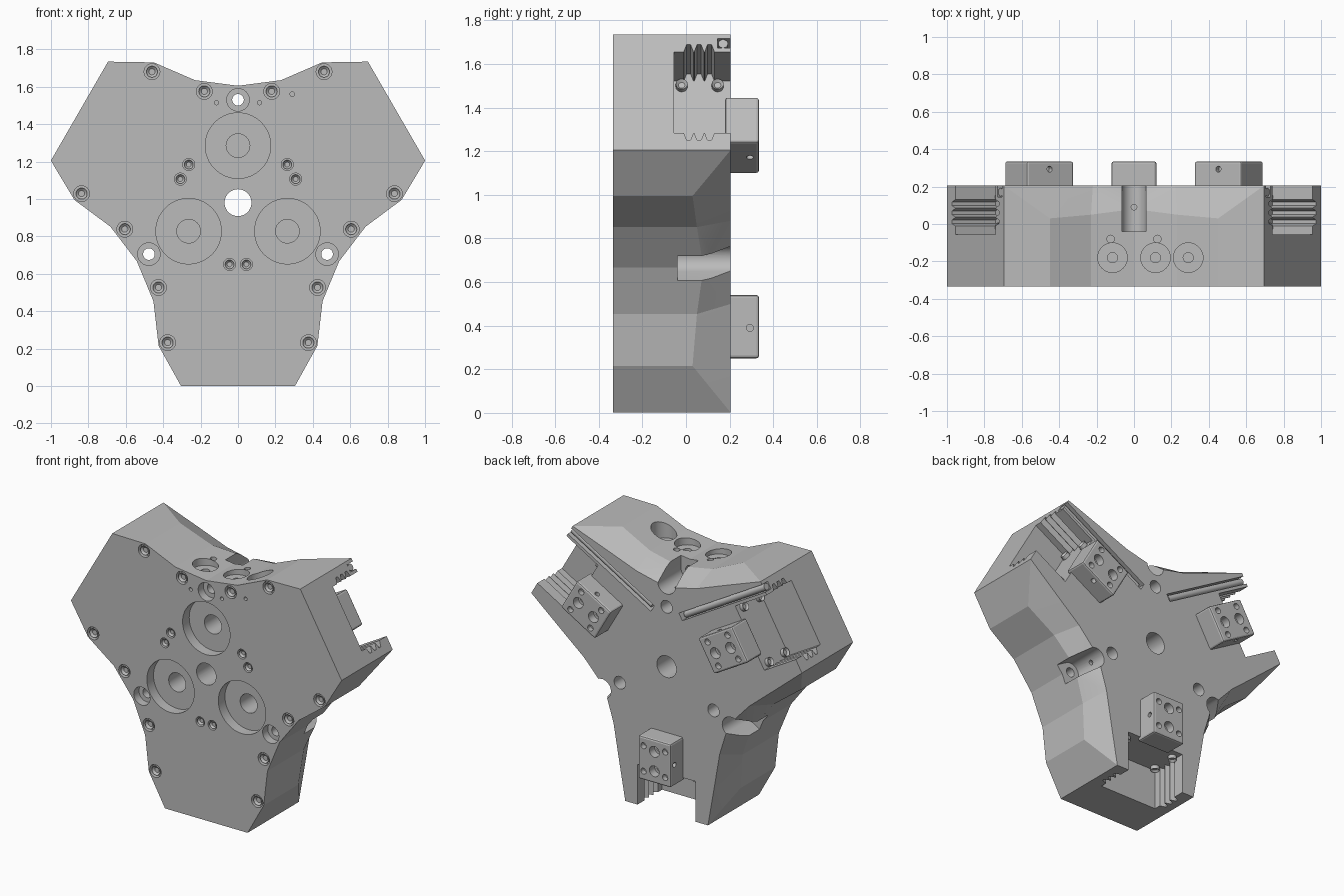
import bpy, bmesh, math
from mathutils import Matrix, Vector

if "Cube" in bpy.data.objects:
    bpy.data.objects.remove(bpy.data.objects["Cube"])

FRONT, BACK = -0.335, 0.205
CENTRE = Matrix.Translation((0, 0, 0.98))
# Local frame: hub at the origin, one arm along -z, one valley along +z
TURNS = [CENTRE @ Matrix.Rotation(math.radians(120 * k), 4, 'Y') for k in range(3)]

grey = bpy.data.materials.new("machined_grey")
grey.use_nodes = True
grey.diffuse_color = (0.5, 0.5, 0.5, 1)
grey.node_tree.nodes["Principled BSDF"].inputs["Base Color"].default_value = (0.5, 0.5, 0.5, 1)


def finish(bm, name):
    bmesh.ops.recalc_face_normals(bm, faces=bm.faces[:])
    mesh = bpy.data.meshes.new(name)
    bm.to_mesh(mesh)
    bm.free()
    mesh.materials.append(grey)
    obj = bpy.data.objects.new(name, mesh)
    bpy.context.scene.collection.objects.link(obj)
    return obj


def smooth(obj):
    obj.data.polygons.foreach_set("use_smooth", [True] * len(obj.data.polygons))
    obj.data.set_sharp_from_angle(angle=math.radians(14))


def cut(obj, bm):
    cutter = finish(bm, "cutter")
    cutter.hide_render = True
    mod = obj.modifiers.new("cut", 'BOOLEAN')
    mod.operation, mod.solver, mod.object = 'DIFFERENCE', 'EXACT', cutter
    bpy.context.view_layer.update()
    result = obj.evaluated_get(bpy.context.evaluated_depsgraph_get())
    mesh = bpy.data.meshes.new_from_object(result)
    obj.modifiers.clear()
    obj.data = mesh
    bpy.data.objects.remove(cutter)


def cyl(bm, M, p, q, r, segs=40):
    p, q = Vector(p), Vector(q)
    turn = (q - p).to_track_quat('Z', 'Y').to_matrix().to_4x4()
    return bmesh.ops.create_cone(
        bm, cap_ends=True, segments=segs, radius1=r, radius2=r, depth=(q - p).length,
        matrix=M @ Matrix.Translation((p + q) / 2) @ turn)["verts"]


def hole(bm, M, x, z, r, y0, y1, segs=40):
    return cyl(bm, M, (x, y0, z), (x, y1, z), r, segs)


def box(bm, M, lo, hi):
    lo, hi = Vector(lo), Vector(hi)
    return bmesh.ops.create_cube(
        bm, size=1, matrix=M @ Matrix.Translation((lo + hi) / 2)
        @ Matrix.Diagonal((hi - lo).to_4d()))["verts"]


def prism(bm, M, outline, a, b):
    """Closed prism from outline points; a and b turn a point into its two ends."""
    ends = [[bm.verts.new(M @ Vector(f(*p))) for p in outline] for f in (a, b)]
    bm.faces.new(ends[0])
    bm.faces.new(ends[1])
    n = len(outline)
    for i in range(n):
        j = (i + 1) % n
        bm.faces.new((ends[0][i], ends[0][j], ends[1][j], ends[1][i]))


# Body: front outline, then a chamfer that runs in to a slimmer back outline
# each row: x, z in front, x, z at back, y where the chamfer starts
half = [(0.695, 0.754, 0.695, 0.754, BACK), (0.45, 0.75, 0.45, 0.665, 0.03),
        (0.23, 0.655, 0.22, 0.58, 0.05), (0, 0.625, 0, 0.53, 0.08)]
sector = [(-a, b, -c, d, e) for a, b, c, d, e in half] + half[-2::-1]
bm = bmesh.new()
rings = [[], [], []]
for M in TURNS:
    for x, z, bx, bz, y in sector:
        rings[0].append(bm.verts.new(M @ Vector((x, FRONT, z))))
        rings[1].append(bm.verts.new(M @ Vector((x, y, z))))
        rings[2].append(rings[1][-1] if y == BACK else bm.verts.new(M @ Vector((bx, BACK, bz))))
n = len(rings[0])
chamfer = []
for lower, upper in zip(rings, rings[1:]):
    for i in range(n):
        j = (i + 1) % n
        ring = list(dict.fromkeys((lower[i], lower[j], upper[j], upper[i])))
        if len(ring) > 2:
            chamfer.append(bm.faces.new(ring))
bmesh.ops.triangulate(bm, faces=chamfer[n:])
bm.faces.new(rings[0])
bm.faces.new(rings[2])
body = finish(bm, "body")

# Repeated layouts in the local frame
cover_screws = [(s * x, z) for s in (-1, 1) for x, z in ((0.46, 0.70), (0.18, 0.595))]
hub_screws = [(-0.045, -0.33), (0.045, -0.33)]
rod_sides = [(TURNS[1], -0.26), (TURNS[2], 0.26)]

# Ribbed pocket section: three grooves in each side wall
wall = [(0.215, -0.055)]
for y in (0.012, 0.06, 0.108):
    wall += [(0.215, y - 0.022), (0.253, y - 0.009), (0.253, y + 0.009), (0.215, y + 0.022)]
wall.append((0.215, 0.3))
pocket = wall + [(-x, y) for x, y in reversed(wall)]

# First cuts: pockets, notches, recesses and counterbores
bm = bmesh.new()
hole(bm, CENTRE, 0, 0, 0.072, -0.5, 0.4)
for M in TURNS:
    prism(bm, M, pocket, lambda x, y: (x, y, -0.71), lambda x, y: (x, y, -1.1))
    arc = [(0.065 * math.cos(a), 0.55 + 0.065 * math.sin(a))
           for a in (math.pi * (1 + i / 16) for i in range(17))]
    prism(bm, M, arc + [(0.065, 0.8), (-0.065, 0.8)],
          lambda x, z: (x, -0.04, z), lambda x, z: (x, 0.3, z))
    hole(bm, M, 0, 0.305, 0.175, -0.4, -0.265, 64)
    hole(bm, M, 0, 0.55, 0.06, -0.4, -0.28)
    hole(bm, M, 0, 0.4, 0.042, 0.08, 0.3)
    for x, z in cover_screws:
        hole(bm, M, x, z, 0.042, -0.4, -0.305)
    for x, z in hub_screws:
        hole(bm, M, x, z, 0.032, -0.4, -0.305)
for M, x in rod_sides:
    box(bm, M, (x - 0.025, 0.145, -1.1), (x + 0.025, 0.3, -0.27))
for x in (-0.115, 0.115, 0.29):
    cyl(bm, CENTRE, (x, -0.18, 0.6), (x, -0.18, 0.9), 0.079)
for x in (-0.125, 0.125):
    cyl(bm, CENTRE, (x, -0.08, 0.55), (x, -0.08, 0.9), 0.02, 24)
for x, z in ((-0.115, 0.535), (0.115, 0.535), (0.29, 0.58)):
    hole(bm, CENTRE, x, z, 0.012, -0.4, -0.3, 16)
cut(body, bm)

# Second cuts: smaller holes inside the first ones
bm = bmesh.new()
for M in TURNS:
    hole(bm, M, 0, 0.305, 0.063, -0.3, -0.12)
    hole(bm, M, 0, 0.55, 0.031, -0.4, 0.1)
    cyl(bm, M, (0, 0.09, 0.46), (0, 0.09, 0.52), 0.015, 24)
for x in (-0.115, 0.115, 0.29):
    cyl(bm, CENTRE, (x, -0.18, 0.53), (x, -0.18, 0.65), 0.027, 24)
cut(body, bm)
smooth(body)


def screw(bm, M, p, q, r):
    """Round head with a socket sunk into the end at q."""
    verts = cyl(bm, M, p, q, r, 28)
    axis = M.to_3x3() @ (Vector(q) - Vector(p)).normalized()
    caps = {f for v in verts for f in v.link_faces if len(f.verts) > 4}
    top = max(caps, key=lambda f: f.calc_center_median().dot(axis))
    bmesh.ops.inset_region(bm, faces=[top], thickness=r * 0.45)
    bmesh.ops.translate(bm, verts=top.verts[:], vec=-axis * 0.012)


# Cover and hub screws
bm = bmesh.new()
for M in TURNS:
    for points, r in ((cover_screws, 0.03), (hub_screws, 0.024)):
        for x, z in points:
            screw(bm, M, (x, -0.3, z), (x, -0.33, z), r)
smooth(finish(bm, "front_screws"))

# Bolts on the inner end of each pocket
bm = bmesh.new()
for M in TURNS:
    for x in (-0.185, 0.185):
        for y in (-0.02, 0.145):
            screw(bm, M, (x, y, -0.7), (x, y, -0.735), 0.027)
smooth(finish(bm, "pocket_bolts"))

# Rods lying in the grooves of the two upper arms
bm = bmesh.new()
for M, x in rod_sides:
    cyl(bm, M, (x, 0.17, -0.29), (x, 0.17, -0.975), 0.022, 28)
smooth(finish(bm, "groove_rods"))

# Jaw blocks on the back, drilled on the back and both sides
for M, name in zip(TURNS, ("jaw_bottom", "jaw_right", "jaw_left")):
    bm = bmesh.new()
    box(bm, M, (-0.12, 0.18, -0.73), (0.12, 0.335, -0.44))
    bmesh.ops.bevel(bm, geom=bm.edges[:], offset=0.012, segments=2, profile=0.5, affect='EDGES')
    jaw = finish(bm, name)
    bm = bmesh.new()
    for x in (-0.08, 0.08):
        for z in (-0.5, -0.67):
            hole(bm, M, x, z, 0.02, 0.3, 0.4, 24)
        cyl(bm, M, (x * 1.1, 0.293, -0.59), (x * 2, 0.293, -0.59), 0.016, 24)
    for z in (-0.52, -0.65):
        hole(bm, M, 0, z, 0.036, 0.28, 0.4, 28)
    cut(jaw, bm)
    bm = bmesh.new()
    for z in (-0.52, -0.65):
        hole(bm, M, 0, z, 0.02, 0.23, 0.3, 24)
    cut(jaw, bm)
    smooth(jaw)
